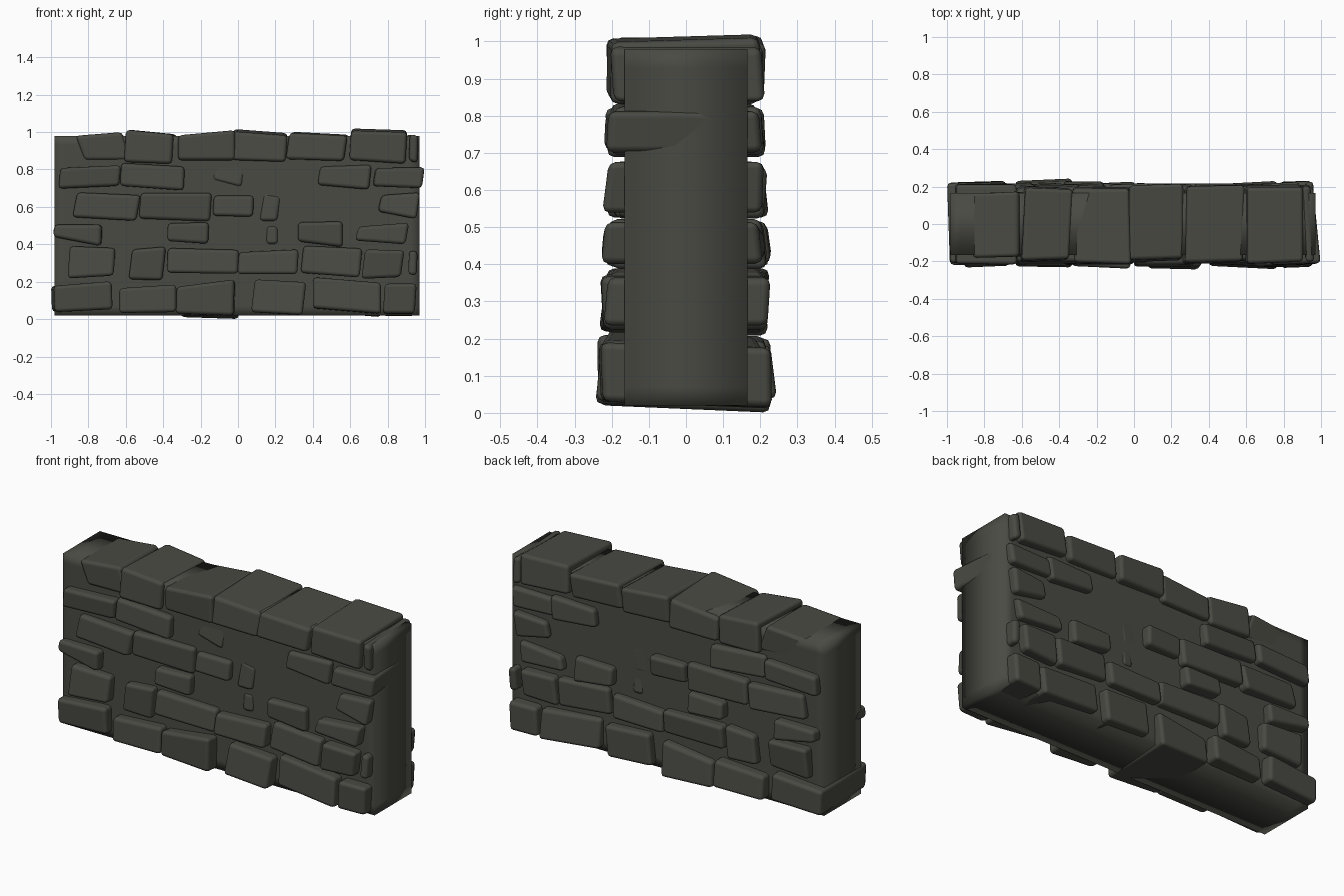
import bpy
import bmesh
import random

random.seed(4)

default = bpy.data.objects.get("Cube")
if default:
    bpy.data.objects.remove(default, do_unlink=True)

stone_grey = bpy.data.materials.new("dark stone grey")
stone_grey.use_nodes = True
colour = (0.068, 0.068, 0.057, 1)
stone_grey.diffuse_color = colour
stone_grey.node_tree.nodes["Principled BSDF"].inputs["Base Color"].default_value = colour


def finish(name, bm):
    """Turn a bmesh into a smooth-shaded object of the wall colour."""
    bmesh.ops.recalc_face_normals(bm, faces=bm.faces)
    mesh = bpy.data.meshes.new(name)
    bm.to_mesh(mesh)
    bm.free()
    mesh.materials.append(stone_grey)
    mesh.shade_smooth()
    obj = bpy.data.objects.new(name, mesh)
    bpy.context.collection.objects.link(obj)
    return obj


def stone(name, depth, left, right, low, high, top_tilt, base_tilt, lean, skew=0, rise=0):
    """A rounded block running through the wall; its back end shifts by skew and rise."""
    outline = [(left + lean, low - base_tilt / 2), (right + lean, low + base_tilt / 2),
               (right, high + top_tilt / 2), (left, high - top_tilt / 2)]
    mid_x, mid_z = (left + right) / 2, (low + high) / 2
    bm = bmesh.new()
    rings = []
    for side in (-1, 1):
        out = depth + random.uniform(-.01, .01)
        yaw, pitch = random.uniform(-.05, .05), random.uniform(-.14, .08)
        back = side > 0
        rings.append([bm.verts.new((x + skew * back,
                                    side * (out + yaw * (x - mid_x) + pitch * (z - mid_z)),
                                    z + rise * back)) for x, z in outline])
    front, rear = rings
    bm.faces.new(front)
    bm.faces.new(rear)
    for i in range(4):
        j = (i + 1) % 4
        bm.faces.new((front[i], front[j], rear[j], rear[i]))
    obj = finish(name, bm)
    bevel = obj.modifiers.new("rounded edges", "BEVEL")
    bevel.width = 0.02
    bevel.segments = 2
    bevel.limit_method = "NONE"
    bevel.harden_normals = True


def course(name, depth, stones):
    for number, shape in enumerate(stones, 1):
        stone(f"{name}_stone_{number}", depth, *shape)


# Solid core, with support loops so only the rims shade softly
bm = bmesh.new()
bmesh.ops.create_cube(bm, size=1)
for v in bm.verts:
    v.co = (v.co.x * 1.95 - 0.005, v.co.y * 0.33, v.co.z * 0.96 + 0.5)
for axis, positions in ((0, (-0.93, 0.92)), (2, (0.07, 0.93))):
    for p in positions:
        point, normal = [0, 0, 0], [0, 0, 0]
        point[axis], normal[axis] = p, 1
        bmesh.ops.bisect_plane(bm, geom=bm.verts[:] + bm.edges[:] + bm.faces[:],
                               plane_co=point, plane_no=normal)
finish("wall_core", bm)

# Stones: left, right, low, high, top tilt, base tilt, lean, skew, rise
course("top_course", .2, [
    (-.60, -.345, .835, 1, -.025, -.01, -.01, .02),
    (-.32, -.015, .85, .997, .028, 0, 0, -.01, -.012),
    (-.025, .265, .845, .992, -.022, -.01, -.01, 0, .014),
    (.275, .585, .85, .988, -.016, -.01, -.02, .01, .006),
    (.605, .905, .84, 1.003, -.01, -.02, -.01, 0, .012),
    (.92, .965, .84, .985, -.01, -.015, -.005, -.02),
])
course("fifth_course", .205, [
    (-.95, -.625, .705, .815, .015, .015, -.01),
    (-.625, -.285, .7, .825, -.02, -.025, -.005),
    (.44, .715, .705, .82, .01, -.025, -.015),
    (.74, 1, .705, .81, .005, -.01, -.015, -.04),
])
course("fourth_course", .208, [
    (-.86, -.52, .535, .67, -.015, -.02, -.025),
    (-.52, -.14, .53, .675, 0, -.015, -.01),
    (-.13, .085, .55, .66, 0, -.005, -.005),
    (.77, .975, .555, .67, .015, -.04, -.02, -.03),
])
course("third_course", .214, [
    (-.985, -.73, .415, .505, 0, -.05, -.005, .04),
    (-.375, -.155, .41, .515, .005, -.015, -.005),
    (.32, .56, .4, .52, .005, -.03, 0),
    (.645, .915, .41, .505, .02, -.02, -.02),
])
course("second_course", .216, [
    (-.9, -.655, .225, .385, -.01, .015, -.01),
    (-.565, -.385, .21, .38, .015, -.005, -.02),
    (-.375, .005, .245, .375, -.01, -.005, -.005),
    (.005, .325, .24, .365, .015, 0, -.008),
    (.35, .665, .235, .385, -.015, -.025, -.015),
    (.68, .89, .22, .37, -.005, .01, -.02),
    (.915, .96, .235, .365, -.005, -.005, -.005),
])
course("bottom_course", .222, [
    (-.985, -.675, .045, .19, .025, .015, .005, -.015),
    (-.635, -.33, .035, .175, .02, .005, 0),
    (-.33, -.02, .025, .193, .04, -.01, -.005, .03, -.02),
    (.09, .365, .03, .205, -.015, -.015, -.02, 0, -.005),
    (.4, .765, .045, .21, -.03, -.03, 0, 0, -.02),
    (.785, .955, .03, .19, 0, 0, -.01, 0, -.015),
])

# Sunken stones that barely show through the core
course("sunken", .17, [
    (-.87, -.62, .85, .99, .02, 0, .05),
    (-.12, .04, .725, .825, 0, -.04, -.02),
    (.135, .23, .525, .665, -.02, 0, -.02),
    (.415, .75, .6, .67, .02, .1, -.01),
    (.15, .215, .4, .5, 0, 0, 0),
])
